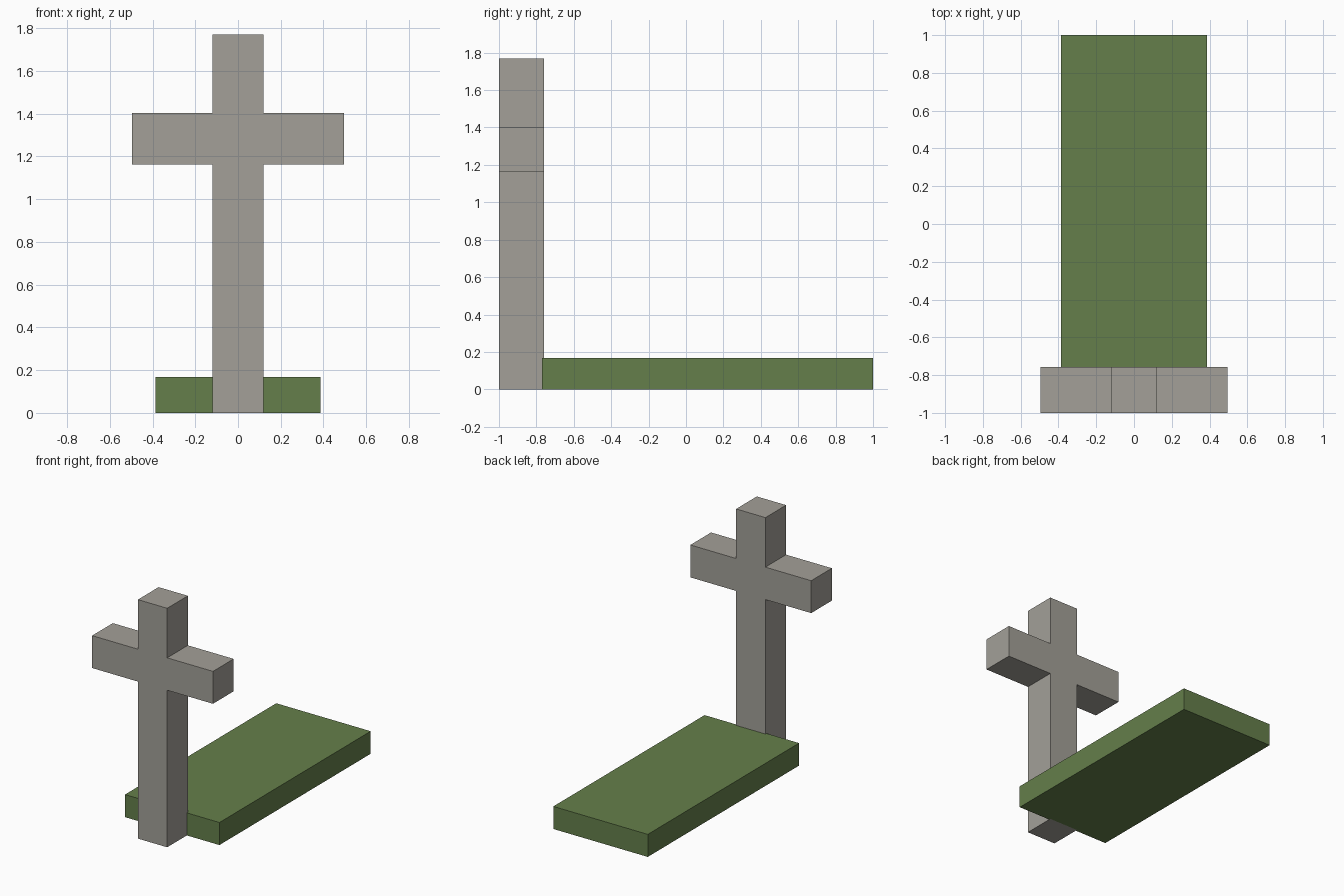
import bpy
import bmesh

cube = bpy.data.objects.get("Cube")
if cube:
    bpy.data.objects.remove(cube, do_unlink=True)


def material(name, colour):
    mat = bpy.data.materials.new(name)
    mat.use_nodes = True
    mat.diffuse_color = colour
    mat.node_tree.nodes["Principled BSDF"].inputs["Base Color"].default_value = colour
    return mat


def extruded(name, half_outline, front, back, mat):
    """Mirror a right-hand outline (x, z) and extrude it along y."""
    outline = half_outline + [(-x, z) for x, z in reversed(half_outline)]
    bm = bmesh.new()
    face = bm.faces.new([bm.verts.new((x, front, z)) for x, z in outline])
    result = bmesh.ops.extrude_face_region(bm, geom=[face])
    moved = [v for v in result["geom"] if isinstance(v, bmesh.types.BMVert)]
    bmesh.ops.translate(bm, verts=moved, vec=(0, back - front, 0))
    bmesh.ops.recalc_face_normals(bm, faces=bm.faces)
    mesh = bpy.data.meshes.new(name)
    bm.to_mesh(mesh)
    bm.free()
    mesh.materials.append(mat)
    obj = bpy.data.objects.new(name, mesh)
    bpy.context.scene.collection.objects.link(obj)
    return obj


stone = material("grey stone", (0.366, 0.351, 0.314, 1))
grass = material("green grass", (0.130, 0.212, 0.070, 1))

# Upright stone cross
post, arm = 0.12, 0.495
arm_low, arm_high, top = 1.163, 1.403, 1.77
extruded("stone_cross",
         [(post, 0), (post, arm_low), (arm, arm_low),
          (arm, arm_high), (post, arm_high), (post, top)],
         -1.0, -0.758, stone)

# Grassy grave bed, slightly overlapping the back of the cross
extruded("grass_bed", [(0.387, 0), (0.387, 0.167)], -0.77, 1.0, grass)
